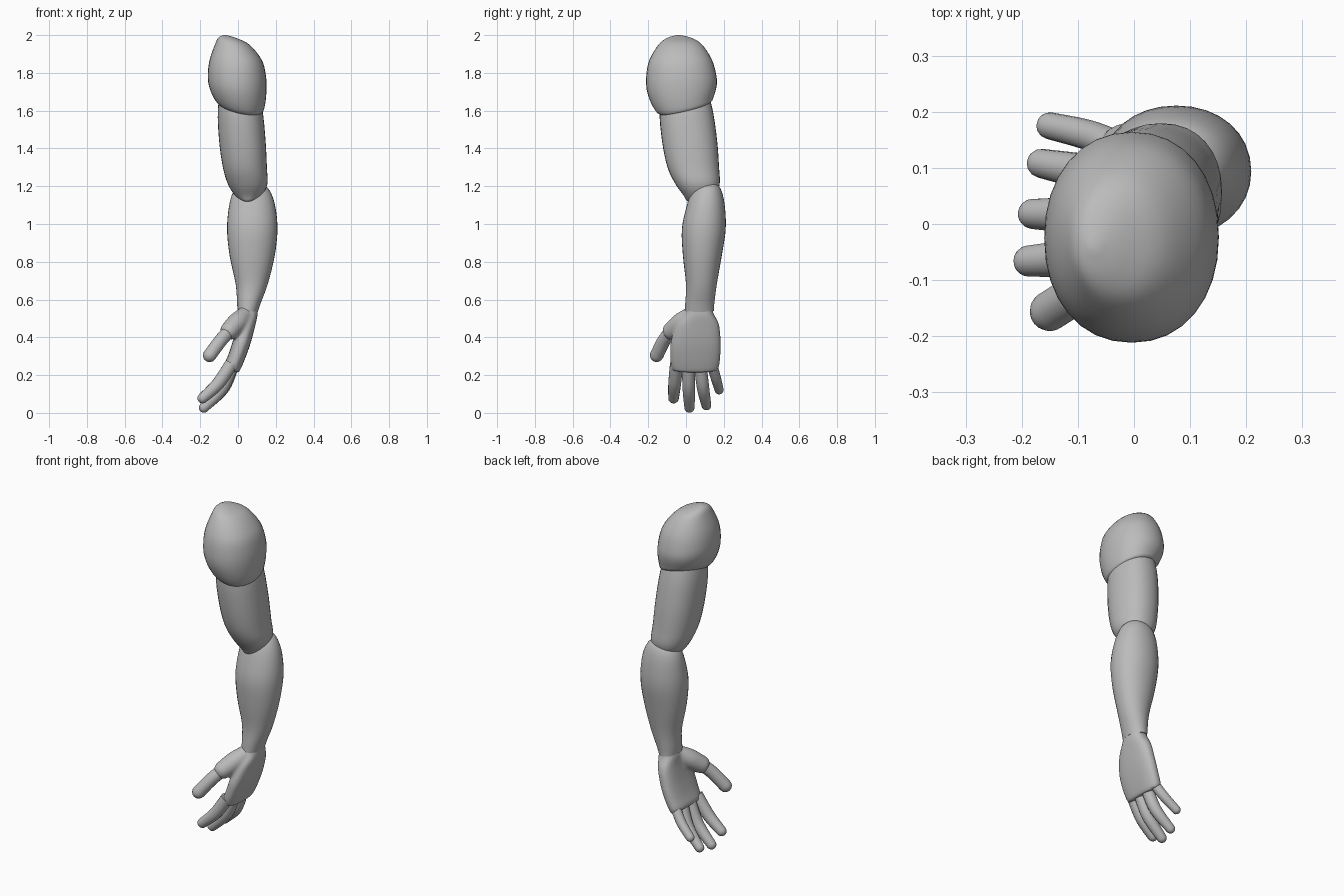
import bpy, math
from mathutils import Vector

if "Cube" in bpy.data.objects:
    bpy.data.objects.remove(bpy.data.objects["Cube"])

skin = bpy.data.materials.new("plain grey")
skin.diffuse_color = (0.5, 0.5, 0.5, 1)
skin.use_nodes = True
skin.node_tree.nodes["Principled BSDF"].inputs["Base Color"].default_value = skin.diffuse_color


def smooth_rows(rows, steps):
    """Catmull-Rom interpolation through rows of numbers."""
    rows = [Vector(r) for r in rows]
    out = []
    for i in range(len(rows) - 1):
        a, b, c, d = rows[max(i - 1, 0)], rows[i], rows[i + 1], rows[min(i + 2, len(rows) - 1)]
        for s in range(steps):
            t = s / steps
            out.append(0.5 * (2 * b + (c - a) * t + (2 * a - 5 * b + 4 * c - d) * t * t
                              + (3 * b - a - 3 * c + d) * t ** 3))
    return out + [rows[-1]]


def skin_rings(name, rings):
    n = len(rings[0])
    verts = [v for ring in rings for v in ring]
    faces = [(k * n + i, k * n + (i + 1) % n, (k + 1) * n + (i + 1) % n, (k + 1) * n + i)
             for k in range(len(rings) - 1) for i in range(n)]
    faces += [tuple(reversed(range(n))), tuple(range(len(verts) - n, len(verts)))]
    me = bpy.data.meshes.new(name)
    me.from_pydata(verts, [], faces)
    me.materials.append(skin)
    ob = bpy.data.objects.new(name, me)
    bpy.context.collection.objects.link(ob)
    bpy.ops.object.select_all(action='DESELECT')
    ob.select_set(True)
    bpy.context.view_layer.objects.active = ob
    bpy.ops.object.mode_set(mode='EDIT')
    bpy.ops.mesh.select_all(action='SELECT')
    bpy.ops.mesh.normals_make_consistent(inside=False)
    bpy.ops.object.mode_set(mode='OBJECT')
    bpy.ops.object.shade_smooth_by_angle(angle=math.radians(50))
    return ob


def loft(name, rows, power=2.0, n=32, steps=4):
    """Rows: z, x0, x1, y0, y1, tilt along x, tilt along y."""
    rings = []
    for z, x0, x1, y0, y1, tx, ty in smooth_rows(rows, steps):
        ring = []
        for i in range(n):
            c, s = math.cos(math.tau * i / n), math.sin(math.tau * i / n)
            dx = math.copysign(abs(c) ** (2 / power), c) * (x1 - x0) / 2
            dy = math.copysign(abs(s) ** (2 / power), s) * (y1 - y0) / 2
            ring.append(((x0 + x1) / 2 + dx, (y0 + y1) / 2 + dy, z + tx * dx + ty * dy))
        rings.append(ring)
    return skin_rings(name, rings)


def finger(name, rows, n=16):
    """Rows: x, y, z, radius; the last end is rounded."""
    pts = smooth_rows(rows, 6)
    path = [(Vector(p[:3]), p[3]) for p in pts]
    end, r = path[-1]
    way = (end - path[-2][0]).normalized()
    path += [(end + way * r * math.sin(a), max(r * math.cos(a), 0.001))
             for a in (0.35, 0.7, 1.05, 1.35, 1.55)]
    rings = []
    for k, (p, r) in enumerate(path):
        d = (path[min(k + 1, len(path) - 1)][0] - path[max(k - 1, 0)][0]).normalized()
        u = d.cross(Vector((0.2, 1, 0))).normalized()
        v = d.cross(u)
        rings.append([p + r * (u * math.cos(math.tau * i / n) + v * math.sin(math.tau * i / n))
                      for i in range(n)])
    return skin_rings(name, rings)


# Shoulder cap, with a slanted lower edge
loft("shoulder", [
    (2.0, -.08, -.06, -.05, -.03, 0, 0),
    (1.985, -.105, -.01, -.10, .03, 0, 0),
    (1.95, -.122, .06, -.145, .085, 0, 0),
    (1.87, -.15, .125, -.193, .137, 0, 0),
    (1.79, -.16, .147, -.21, .16, 0, 0),
    (1.72, -.153, .151, -.207, .163, -.05, .08),
    (1.65, -.128, .143, -.175, .148, -.14, .18),
    (1.615, -.095, .125, -.135, .13, -.2, .25),
    (1.61, -.04, .06, -.06, .06, -.2, .25)], 2.15)

# Upper arm
loft("upper_arm", [
    (1.72, -.09, .10, -.12, .11, 0, 0),
    (1.60, -.107, .13, -.14, .142, 0, 0),
    (1.44, -.10, .146, -.127, .165, 0, 0),
    (1.30, -.08, .153, -.098, .175, 0, 0),
    (1.21, -.053, .155, -.055, .178, 0, 0),
    (1.15, -.015, .125, -.012, .15, 0, 0),
    (1.122, .02, .085, .005, .10, 0, 0),
    (1.115, .045, .055, .03, .05, 0, 0)], 2.2)

# Forearm
loft("forearm", [
    (1.22, .07, .09, .11, .13, 0, 0),
    (1.21, .02, .135, .065, .165, 0, 0),
    (1.17, -.025, .172, .03, .19, 0, 0),
    (1.09, -.048, .198, .002, .206, 0, 0),
    (0.97, -.058, .209, -.022, .21, 0, 0),
    (0.83, -.044, .194, -.016, .189, 0, 0),
    (0.68, -.012, .157, .0, .163, 0, 0),
    (0.58, -.005, .12, -.004, .15, 0, 0),
    (0.54, -.002, .105, -.006, .147, -.1, 0)], 2.1)

# Palm with the thumb muscle fused into it
palm = loft("palm", [
    (.59, .02, .10, .01, .13, 0, 0),
    (.53, .0, .104, -.003, .144, -.1, 0),
    (.47, -.005, .091, -.05, .174, -.2, 0),
    (.38, -.024, .066, -.08, .184, -.3, 0),
    (.30, -.048, .036, -.084, .182, -.4, 0),
    (.242, -.07, .009, -.078, .174, -.5, 0),
    (.228, -.066, -.003, -.068, .164, -.5, 0)], 2.6)
muscle = finger("thumb_muscle", [
    (.045, .04, .53, .04), (.0, -.02, .48, .055), (-.045, -.075, .435, .05)])
palm.select_set(True)
bpy.context.view_layer.objects.active = palm
bpy.ops.object.join()
fuse = palm.modifiers.new("fuse", 'REMESH')
fuse.mode = 'VOXEL'
fuse.voxel_size = 0.008
fuse.use_smooth_shade = True
relax = palm.modifiers.new("relax", 'SMOOTH')
relax.factor = 0.5
relax.iterations = 6

# Thumb and fingers
finger("thumb", [(-.04, -.07, .44, .036), (-.09, -.115, .385, .036), (-.15, -.155, .305, .036)])
for name, rows in {
    "index_finger": [(-.035, -.05, .26, .035), (-.105, -.06, .155, .034), (-.187, -.066, .078, .028)],
    "middle_finger": [(-.028, .012, .26, .034), (-.085, .015, .13, .034), (-.18, .018, .028, .027)],
    "ring_finger": [(-.025, .075, .26, .034), (-.075, .09, .135, .033), (-.165, .108, .04, .026)],
    "little_finger": [(-.022, .135, .26, .028), (-.08, .158, .185, .027), (-.15, .175, .122, .024)],
}.items():
    finger(name, rows)
